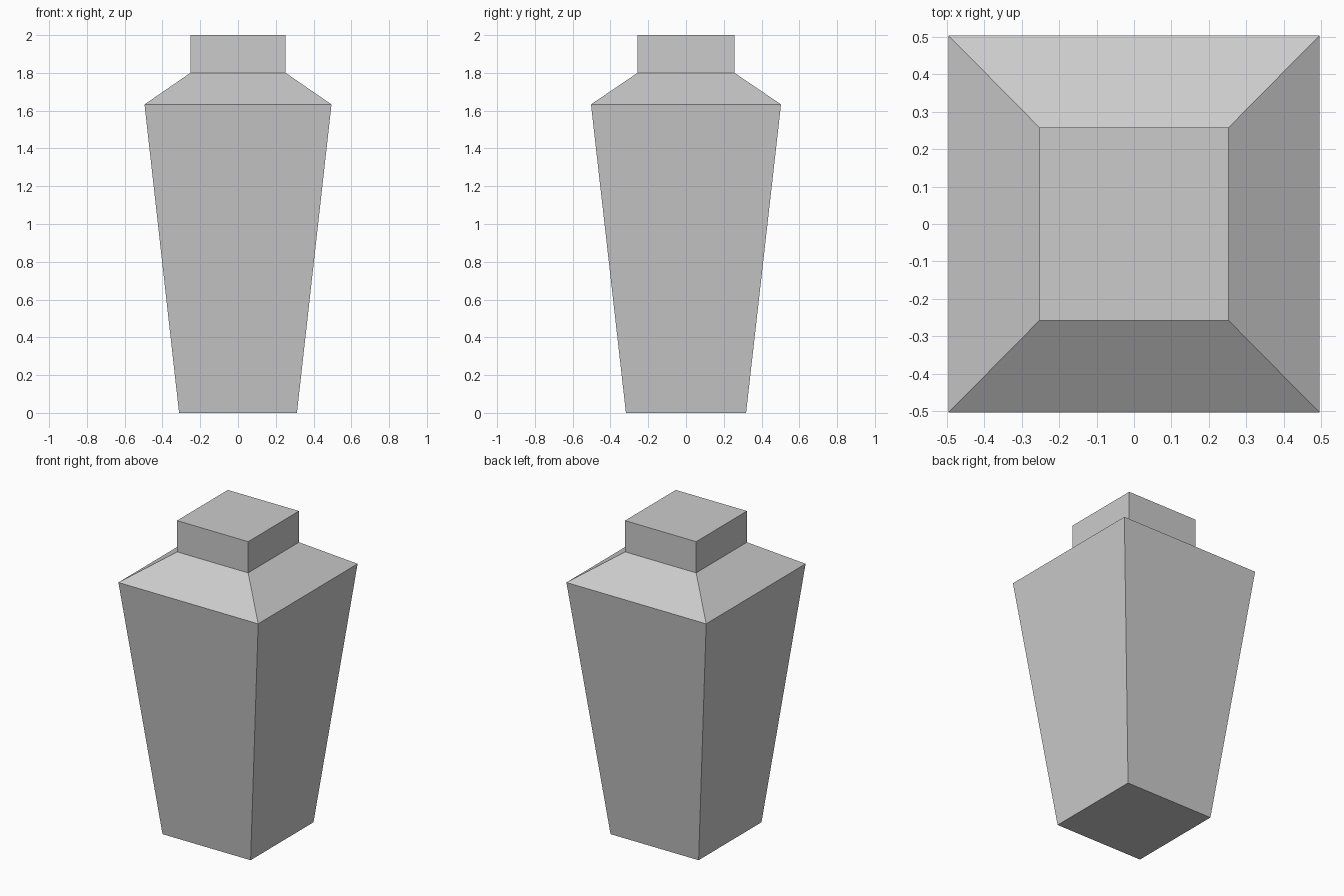
import bpy, bmesh

if "Cube" in bpy.data.objects:
    bpy.data.objects.remove(bpy.data.objects["Cube"])

# Square cross-sections from base to top: half width x, half depth y, height
PROFILE = [
    (0.312, 0.318, 0.0),    # foot
    (0.495, 0.503, 1.633),  # shoulder edge
    (0.252, 0.257, 1.80),   # neck base
    (0.252, 0.257, 2.0),    # neck top
]

bm = bmesh.new()
rings = [[bm.verts.new((sx * hx, sy * hy, z))
          for sx, sy in ((-1, -1), (1, -1), (1, 1), (-1, 1))]
         for hx, hy, z in PROFILE]

# Walls between neighbouring sections
for low, high in zip(rings, rings[1:]):
    for i in range(4):
        j = (i + 1) % 4
        bm.faces.new((low[i], low[j], high[j], high[i]))

# Closed base and top
bm.faces.new(rings[0][::-1])
bm.faces.new(rings[-1])

mesh = bpy.data.meshes.new("square_vase")
bm.to_mesh(mesh)
bm.free()
vase = bpy.data.objects.new("square_vase", mesh)
bpy.context.collection.objects.link(vase)
